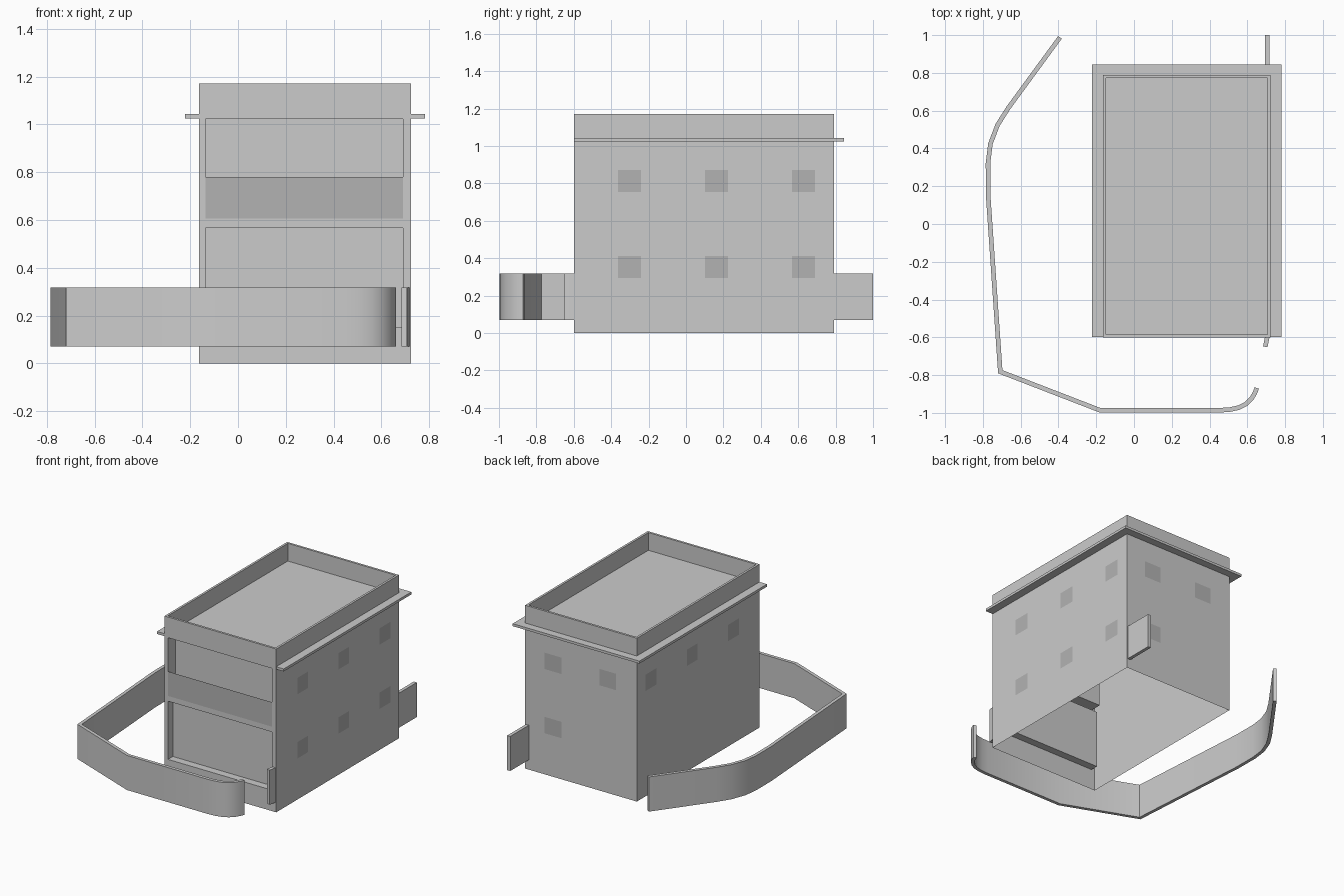
import bpy, bmesh
from mathutils import Vector

if "Cube" in bpy.data.objects:
    bpy.data.objects.remove(bpy.data.objects["Cube"])

X0, X1, Y0, Y1, H = -0.163, 0.723, -0.60, 0.79, 1.17
ROOF = 1.043
T = 0.016

dark = bpy.data.materials.new("dark_glass")
dark.diffuse_color = (0.45, 0.45, 0.45, 1)
dark.use_nodes = True
dark.node_tree.nodes["Principled BSDF"].inputs["Base Color"].default_value = dark.diffuse_color


def make(name, quads, mat=None):
    bm = bmesh.new()
    for q in quads:
        bm.faces.new([bm.verts.new(p) for p in q])
    bmesh.ops.remove_doubles(bm, verts=bm.verts, dist=1e-5)
    me = bpy.data.meshes.new(name)
    bm.to_mesh(me)
    bm.free()
    ob = bpy.data.objects.new(name, me)
    bpy.context.collection.objects.link(ob)
    if mat:
        me.materials.append(mat)
    return ob


def wall_x(x, y0, y1, z0, z1, s=1):
    q = [(x, y0, z0), (x, y1, z0), (x, y1, z1), (x, y0, z1)]
    return q if s > 0 else q[::-1]


def wall_y(y, x0, x1, z0, z1, s=-1):
    q = [(x0, y, z0), (x1, y, z0), (x1, y, z1), (x0, y, z1)]
    return q if s < 0 else q[::-1]


def flat(z, x0, x1, y0, y1, s=1):
    q = [(x0, y0, z), (x1, y0, z), (x1, y1, z), (x0, y1, z)]
    return q if s > 0 else q[::-1]


def box(x0, x1, y0, y1, z0, z1):
    return [wall_x(x0, y0, y1, z0, z1, -1), wall_x(x1, y0, y1, z0, z1),
            wall_y(y0, x0, x1, z0, z1), wall_y(y1, x0, x1, z0, z1, 1),
            flat(z0, x0, x1, y0, y1, -1), flat(z1, x0, x1, y0, y1)]


# Outer shell, open underneath, with a pierced front
L, R = -0.135, 0.69
make("side_and_back_walls", [wall_x(X0, Y0, Y1, 0, H, -1), wall_x(X1, Y0, Y1, 0, H),
                             wall_y(Y1, X0, X1, 0, H, 1)])
make("front_frame", [wall_y(Y0, X0, L, 0, H), wall_y(Y0, R, X1, 0, H),
                     wall_y(Y0, L, R, 0, 0.15), wall_y(Y0, L, R, 0.567, 0.605),
                     wall_y(Y0, L, R, 1.022, H)])

# Recesses behind the front openings
for name, z0, z1, d in (("lower_recess", 0.15, 0.567, 0.055), ("upper_recess", 0.605, 1.022, 0.085)):
    yb = Y0 + d
    make(name, [wall_y(yb, L, R, z0, z1), wall_x(L, Y0, yb, z0, z1),
                wall_x(R, Y0, yb, z0, z1, -1), flat(z0, L, R, Y0, yb),
                flat(z1, L, R, Y0, yb, -1)])
make("balcony_panel", [wall_y(Y0, L, R, 0.605, 0.78)], dark)

# Parapet: inner faces and top rim
xi0, xi1, yi0, yi1 = X0 + T, X1 - T, Y0 + T, Y1 - T
make("parapet", [wall_x(xi0, yi0, yi1, ROOF, H), wall_x(xi1, yi0, yi1, ROOF, H, -1),
                 wall_y(yi0, xi0, xi1, ROOF, H, 1), wall_y(yi1, xi0, xi1, ROOF, H),
                 flat(H, X0, X1, Y0, yi0), flat(H, X0, X1, yi1, Y1),
                 flat(H, X0, xi0, yi0, yi1), flat(H, xi1, X1, yi0, yi1)])

# Roof slab overhanging the sides and back
make("roof_slab", box(-0.222, 0.782, Y0 + 0.0005, 0.845, 1.025, ROOF))

# Windows
E = 0.001
upper, lower = (0.755, 0.872), (0.295, 0.412)
wins = []
for y in (-0.363, 0.102, 0.567):
    wins += [wall_x(X1 + E, y, y + 0.123, *upper), wall_x(X1 + E, y, y + 0.123, *lower),
             wall_x(X0 - E, y, y + 0.123, *upper, -1)]
for x, z in ((0.434, upper), (0.0, upper), (0.434, lower)):
    wins.append(wall_y(Y1 + E, x, x + 0.133, *z, 1))
make("windows", wins, dark)


# Boundary wall swept along a plan path with mitred corners
def fence(name, pts, w=0.024, z0=0.07, z1=0.318):
    P = [Vector(p) for p in pts]
    left, right = [], []
    for i, p in enumerate(P):
        a = (p - P[max(i - 1, 0)]) if i else P[1] - p
        b = (P[i + 1] - p) if i < len(P) - 1 else a
        na, nb = (Vector((-v.y, v.x)).normalized() for v in (a, b))
        m = (na + nb).normalized()
        o = m * (w / 2 / m.dot(na))
        left.append(p + o)
        right.append(p - o)
    v = lambda p, z: (p.x, p.y, z)
    quads = []
    for i in range(len(P) - 1):
        a, b, c, d = left[i], left[i + 1], right[i], right[i + 1]
        quads += [[v(b, z0), v(a, z0), v(a, z1), v(b, z1)],
                  [v(c, z0), v(d, z0), v(d, z1), v(c, z1)],
                  [v(a, z1), v(c, z1), v(d, z1), v(b, z1)],
                  [v(a, z0), v(b, z0), v(d, z0), v(c, z0)]]
    for i, s in ((0, 1), (-1, -1)):
        a, c = left[i], right[i]
        quads.append([v(a, z0), v(c, z0), v(c, z1), v(a, z1)][::s])
    ob = make(name, quads)
    bpy.ops.object.select_all(action='DESELECT')
    ob.select_set(True)
    bpy.context.view_layer.objects.active = ob
    bpy.ops.object.shade_smooth_by_angle()


fence("boundary_wall", [(-0.392, 0.988), (-0.665, 0.615), (-0.722, 0.525), (-0.76, 0.425),
                        (-0.773, 0.32), (-0.772, 0.15), (-0.708, -0.782), (-0.18, -0.986),
                        (0.45, -0.986), (0.505, -0.983), (0.555, -0.972), (0.593, -0.953),
                        (0.622, -0.925), (0.64, -0.895), (0.65, -0.868)])
fence("side_boundary_wall", [(0.705, 1.0), (0.705, 0.3), (0.708, -0.585), (0.695, -0.65)])
